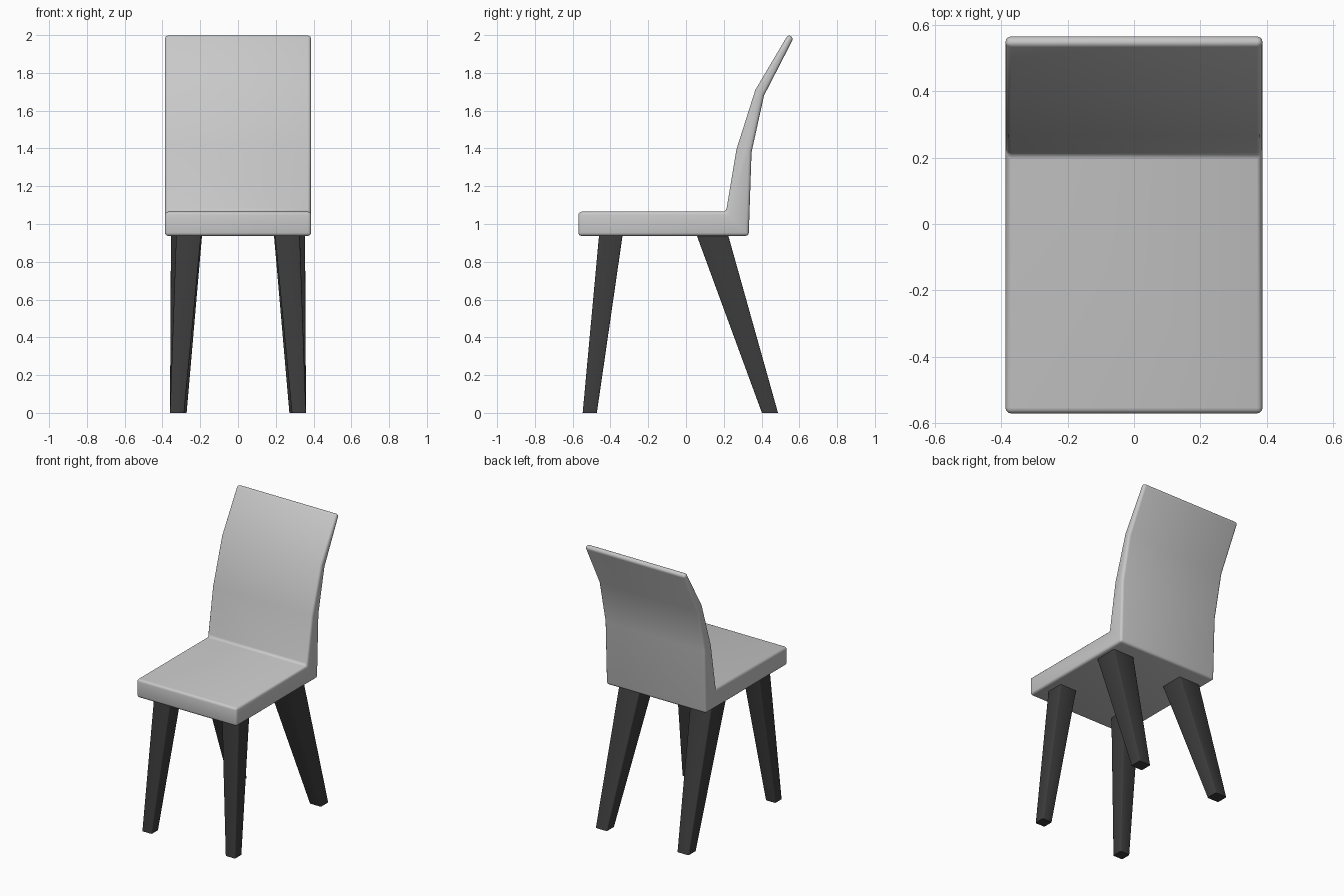
import bpy, bmesh, math

if "Cube" in bpy.data.objects:
    bpy.data.objects.remove(bpy.data.objects["Cube"])


def material(name, rgb):
    m = bpy.data.materials.new(name)
    m.diffuse_color = (*rgb, 1)
    m.use_nodes = True
    m.node_tree.nodes["Principled BSDF"].inputs["Base Color"].default_value = m.diffuse_color
    return m


upholstery = material("light grey upholstery", (0.58, 0.58, 0.58))
dark_wood = material("dark wood", (0.045, 0.045, 0.045))


def finish(name, bm, mat, angle):
    bmesh.ops.recalc_face_normals(bm, faces=bm.faces)
    me = bpy.data.meshes.new(name)
    bm.to_mesh(me)
    bm.free()
    me.materials.append(mat)
    ob = bpy.data.objects.new(name, me)
    bpy.context.collection.objects.link(ob)
    bpy.ops.object.select_all(action='DESELECT')
    ob.select_set(True)
    bpy.context.view_layer.objects.active = ob
    bpy.ops.object.shade_smooth_by_angle(angle=math.radians(angle))
    return ob


# Seat and backrest: one side profile (y, z) extruded across x
profile = [(-0.57, 0.937), (0.332, 0.937), (0.347, 1.38), (0.413, 1.68),
           (0.57, 1.985), (0.541, 2.004), (0.367, 1.71), (0.267, 1.395),
           (0.212, 1.065), (-0.57, 1.065)]
HALF = 0.387
bm = bmesh.new()
side = bm.faces.new([bm.verts.new((-HALF, y, z)) for y, z in profile])
ext = bmesh.ops.extrude_face_region(bm, geom=[side])
for v in ext["geom"]:
    if isinstance(v, bmesh.types.BMVert):
        v.co.x = HALF
bmesh.ops.recalc_face_normals(bm, faces=bm.faces)
# round the corners, leaving the soft bends of the backrest alone
sharp = [e for e in bm.edges if e.calc_face_angle() > math.radians(45)]
bmesh.ops.bevel(bm, geom=sharp, offset=0.017, segments=3, profile=0.5,
                affect='EDGES', clamp_overlap=True)
finish("seat_and_backrest", bm, upholstery, 40)


# Legs: tapered, splayed square posts with slightly eased long edges
def leg(name, sx, bottom, top):
    bm = bmesh.new()
    rings = []
    for (x0, x1, y0, y1), z in ((bottom, 0.0), (top, 0.945)):
        rings.append([bm.verts.new((sx * x, y, z)) for x, y in
                      ((x0, y0), (x1, y0), (x1, y1), (x0, y1))])
    a, b = rings
    bm.faces.new(a)
    bm.faces.new(b)
    for i in range(4):
        j = (i + 1) % 4
        bm.faces.new((a[i], a[j], b[j], b[i]))
    bmesh.ops.recalc_face_normals(bm, faces=bm.faces)
    long_edges = [e for e in bm.edges
                  if abs(e.verts[0].co.z - e.verts[1].co.z) > 0.5]
    bmesh.ops.bevel(bm, geom=long_edges, offset=0.007, segments=2,
                    profile=0.5, affect='EDGES')
    finish(name, bm, dark_wood, 50)


for sx, label in ((-1, "left"), (1, "right")):
    leg("front_leg_" + label, sx, (0.285, 0.36, -0.547, -0.472),
        (0.195, 0.327, -0.46, -0.335))
    leg("back_leg_" + label, sx, (0.272, 0.36, 0.402, 0.487),
        (0.19, 0.355, 0.055, 0.222))
